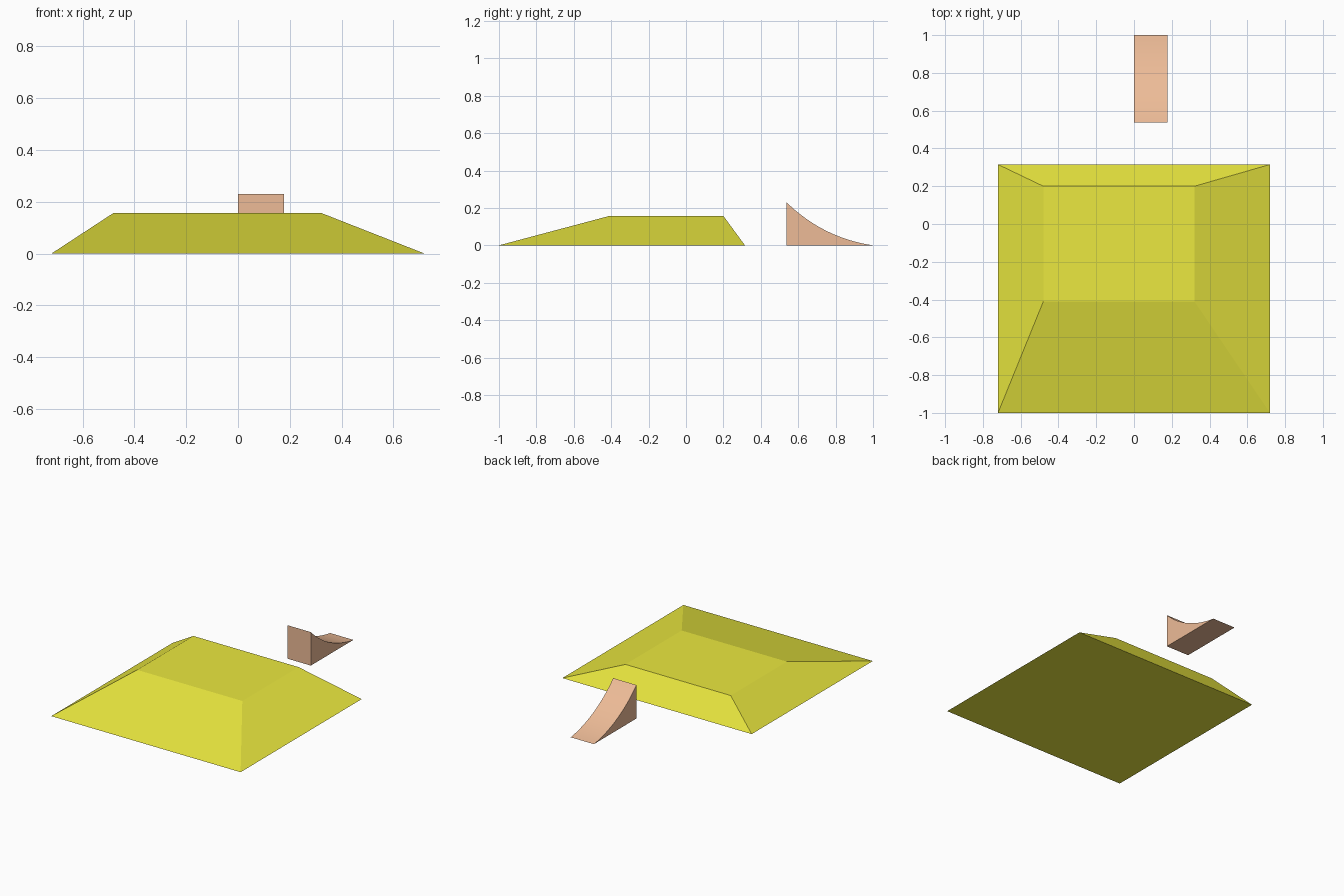
import bpy
import bmesh
from math import sqrt, hypot, atan2, sin, cos

if "Cube" in bpy.data.objects:
    bpy.data.objects.remove(bpy.data.objects["Cube"])


def material(name, color):
    mat = bpy.data.materials.new(name)
    mat.diffuse_color = (*color, 1)
    mat.use_nodes = True
    mat.node_tree.nodes["Principled BSDF"].inputs["Base Color"].default_value = mat.diffuse_color
    return mat


def loft(name, ring_a, ring_b, mat):
    """Closed solid between two matching outlines."""
    bm = bmesh.new()
    a = [bm.verts.new(p) for p in ring_a]
    b = [bm.verts.new(p) for p in ring_b]
    bm.faces.new(a)
    bm.faces.new(b)
    n = len(a)
    for i in range(n):
        j = (i + 1) % n
        bm.faces.new((a[i], a[j], b[j], b[i]))
    bmesh.ops.recalc_face_normals(bm, faces=bm.faces)
    mesh = bpy.data.meshes.new(name)
    bm.to_mesh(mesh)
    bm.free()
    mesh.materials.append(mat)
    obj = bpy.data.objects.new(name, mesh)
    bpy.context.collection.objects.link(obj)
    return obj


def rect(x0, x1, y0, y1, z):
    return [(x0, y0, z), (x1, y0, z), (x1, y1, z), (x0, y1, z)]


def arc(p, q, sag, steps):
    """Arc from p to q, sagging below the chord."""
    dy, dz = q[0] - p[0], q[1] - p[1]
    c = hypot(dy, dz)
    r = (c * c / 4 + sag * sag) / (2 * sag)
    ny, nz = -dz / c, dy / c
    cy = (p[0] + q[0]) / 2 + ny * (r - sag)
    cz = (p[1] + q[1]) / 2 + nz * (r - sag)
    a0 = atan2(p[1] - cz, p[0] - cy)
    a1 = atan2(q[1] - cz, q[0] - cy)
    if a0 > 0:
        a0 -= 6.283185307
    return [(cy + r * cos(a0 + (a1 - a0) * i / steps),
             cz + r * sin(a0 + (a1 - a0) * i / steps)) for i in range(steps + 1)]


# Flat-topped pad with four different slopes
loft("sloped_platform",
     rect(-0.72, 0.72, -1.0, 0.315, 0),
     rect(-0.48, 0.32, -0.41, 0.20, 0.157),
     material("yellow", (0.83, 0.81, 0.05)))

# Small ramp with a concave top
profile = [(0.538, 0.0)] + arc((0.538, 0.23), (1.0, 0.0), 0.042, 16)
ramp = loft("curved_ramp",
            [(0.0, y, z) for y, z in profile],
            [(0.177, y, z) for y, z in profile],
            material("orange", (0.85, 0.50, 0.31)))
bpy.context.view_layer.objects.active = ramp
ramp.select_set(True)
bpy.ops.object.shade_smooth_by_angle()
